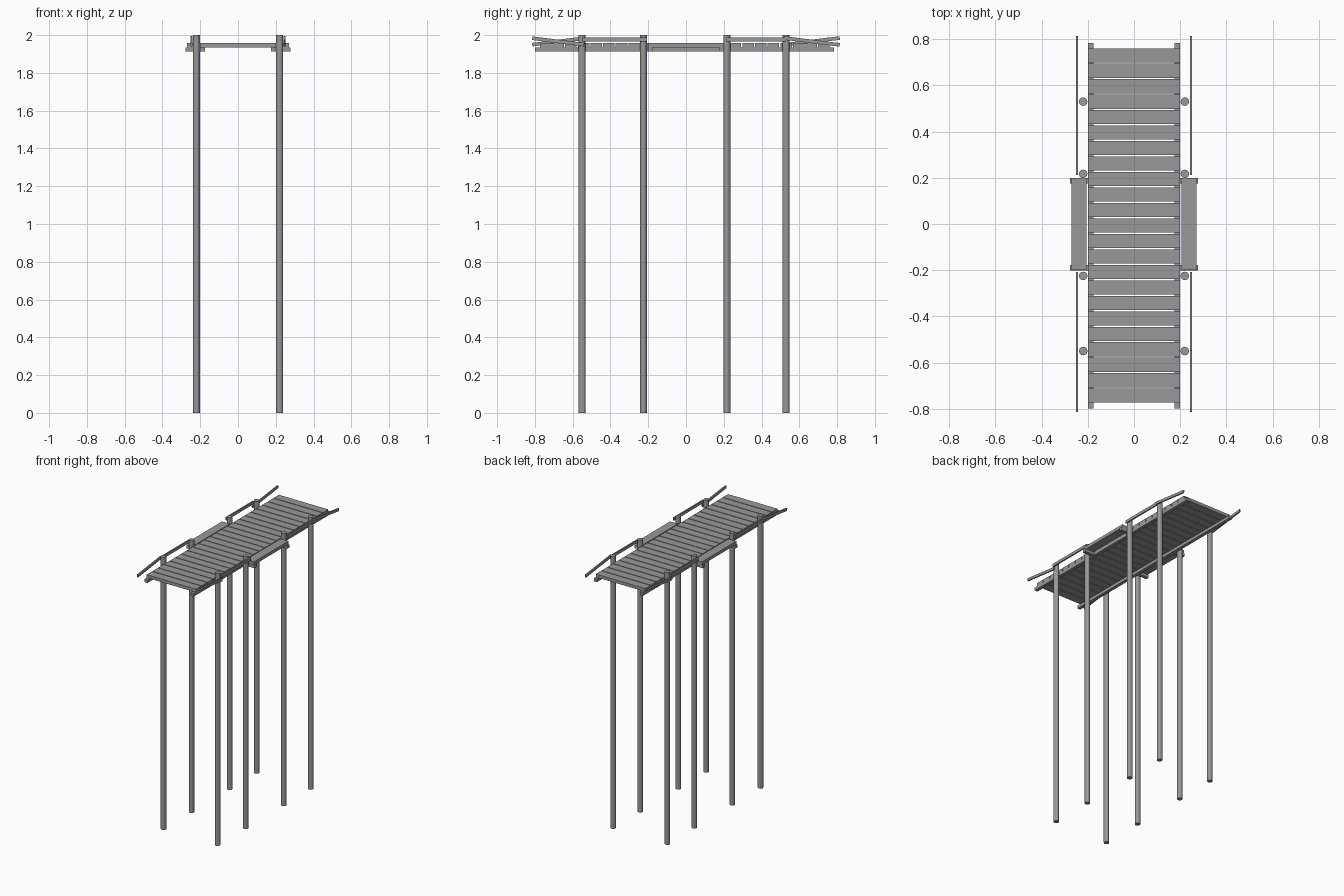
import bpy
import math
from mathutils import Vector

cube = bpy.data.objects.get("Cube")
if cube:
    bpy.data.objects.remove(cube, do_unlink=True)

# Single weathered grey used for all timber
grey = bpy.data.materials.new("timber_grey")
grey.use_nodes = True
tone = (0.318, 0.318, 0.318, 1)
grey.diffuse_color = tone
grey.node_tree.nodes["Principled BSDF"].inputs["Base Color"].default_value = tone


def box(name, low, high, tilt=0.0):
    """Box between two corners, optionally pitched about the x axis."""
    low, high = Vector(low), Vector(high)
    bpy.ops.mesh.primitive_cube_add(size=1, location=(low + high) / 2)
    obj = bpy.context.object
    obj.name = name
    obj.scale = high - low
    obj.rotation_euler.x = tilt
    obj.data.materials.append(grey)


def post(name, x, y):
    bpy.ops.mesh.primitive_cylinder_add(vertices=12, radius=0.0185, depth=2, location=(x, y, 1))
    obj = bpy.context.object
    obj.name = name
    obj.data.materials.append(grey)


BEAM_Z, DECK_Z, TOP_Z = 1.912, 1.934, 1.957
POSTS_Y = (-0.55, -0.225, 0.217, 0.53)

# Deck planks
FRONT, BACK, COUNT, GAP = -0.777, 0.764, 23, 0.006
pitch = (BACK - FRONT) / COUNT
for i in range(COUNT):
    y = FRONT + i * pitch
    box("deck_plank", (-0.2, y + GAP / 2, DECK_Z), (0.2, y + pitch - GAP / 2, TOP_Z))

for side, label in ((-1, "right"), (1, "left")):
    # Posts
    for y in POSTS_Y:
        post(label + "_post", side * 0.22, y)

    # Long beam under the deck edge
    xs = sorted((side * 0.176, side * 0.2))
    box(label + "_deck_beam", (xs[0], -0.80, BEAM_Z), (xs[1], 0.784, DECK_Z))

    # Side bench with its two brackets
    xs = sorted((side * 0.206, side * 0.27))
    box(label + "_bench", (xs[0], -0.2, DECK_Z), (xs[1], 0.2, TOP_Z))
    xs = sorted((side * 0.183, side * 0.277))
    for y in (-0.19, 0.188):
        box(label + "_bench_bracket", (xs[0], y - 0.012, BEAM_Z), (xs[1], y + 0.012, DECK_Z))

    # Level handrails between posts, then sloping end rails
    xs = sorted((side * 0.242, side * 0.252))
    for end, inner, outer in ((-1, -0.207, -0.55), (1, 0.212, 0.53)):
        ya, yb = sorted((inner, outer))
        box(label + "_handrail", (xs[0], ya, 1.967), (xs[1], yb, 1.988))
        ya, yb = sorted((outer - end * 0.012, end * 0.815))
        box(label + "_end_rail", (xs[0], ya, 1.957), (xs[1], yb, 1.976),
            tilt=-side * math.radians(7))
